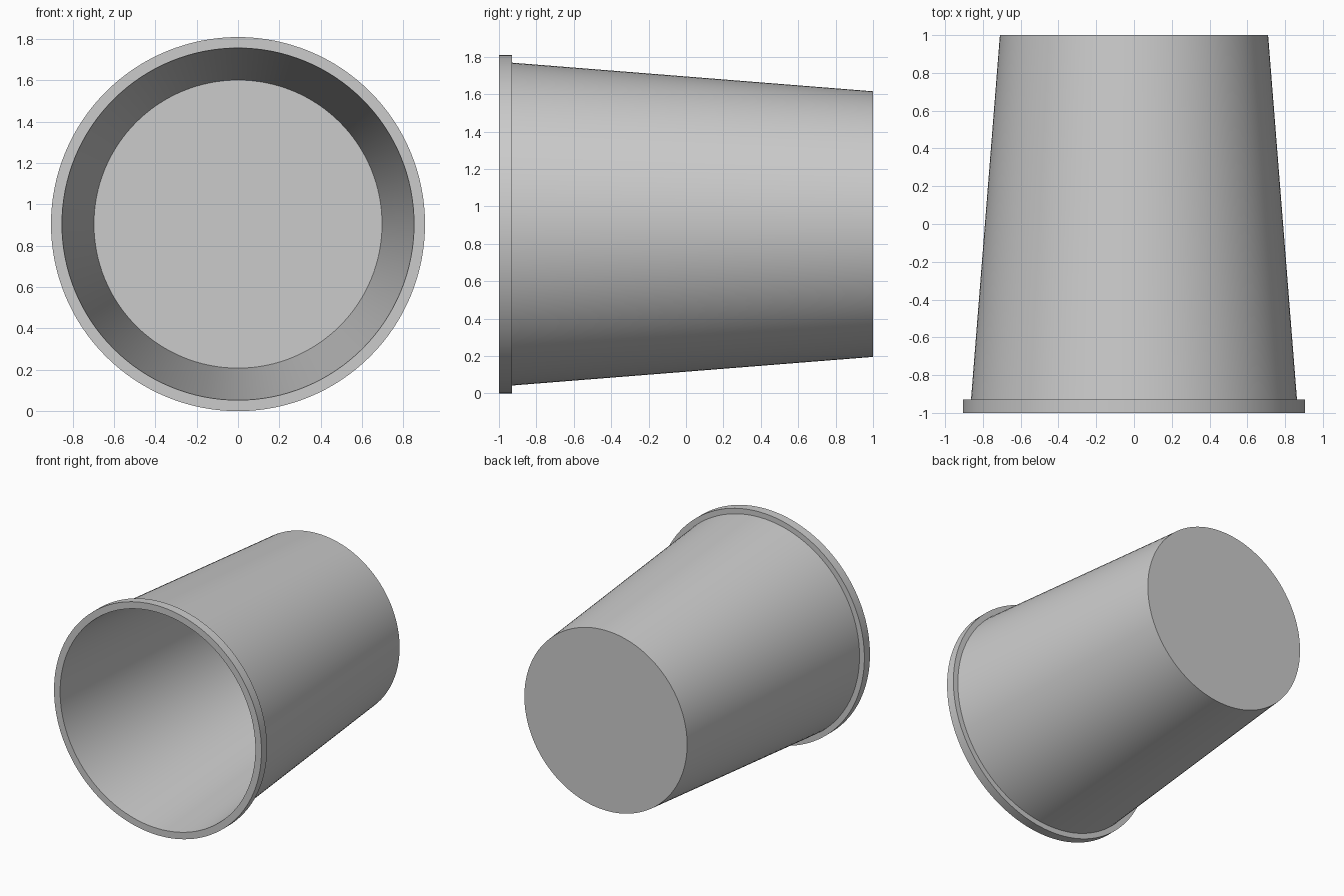
import bpy
import bmesh
from math import radians, tau
from mathutils import Vector

default_cube = bpy.data.objects.get("Cube")
if default_cube:
    bpy.data.objects.remove(default_cube, do_unlink=True)

SEGMENTS = 128
RIM_RADIUS = 0.905


def lathe(name, profile, height):
    """Revolve (radius, y) points around the y axis into a closed solid."""
    bm = bmesh.new()
    verts = [bm.verts.new((r, y, 0)) for r, y in profile]
    edges = [bm.edges.new(pair) for pair in zip(verts, verts[1:])]
    bmesh.ops.spin(bm, geom=verts + edges, cent=Vector(), axis=(0, 1, 0),
                   angle=tau, steps=SEGMENTS, use_merge=True)
    bmesh.ops.remove_doubles(bm, verts=bm.verts, dist=0.0001)
    # Close the floor inside and outside
    open_edges = [e for e in bm.edges if e.is_boundary]
    bmesh.ops.holes_fill(bm, edges=open_edges, sides=0)
    bmesh.ops.recalc_face_normals(bm, faces=bm.faces)
    mesh = bpy.data.meshes.new(name)
    bm.to_mesh(mesh)
    bm.free()
    obj = bpy.data.objects.new(name, mesh)
    obj.location.z = height
    bpy.context.collection.objects.link(obj)
    return obj


# Tapered cup lying on its side: inner floor, mouth, rim, outer wall, base
cup = lathe("cup", [
    (0.697, 0.97),
    (0.852, -1.0),
    (RIM_RADIUS, -1.0),
    (RIM_RADIUS, -0.93),
    (0.863, -0.93),
    (0.71, 1.0),
], RIM_RADIUS)

bpy.ops.object.select_all(action="DESELECT")
cup.select_set(True)
bpy.context.view_layer.objects.active = cup
bpy.ops.object.shade_smooth_by_angle(angle=radians(30))
